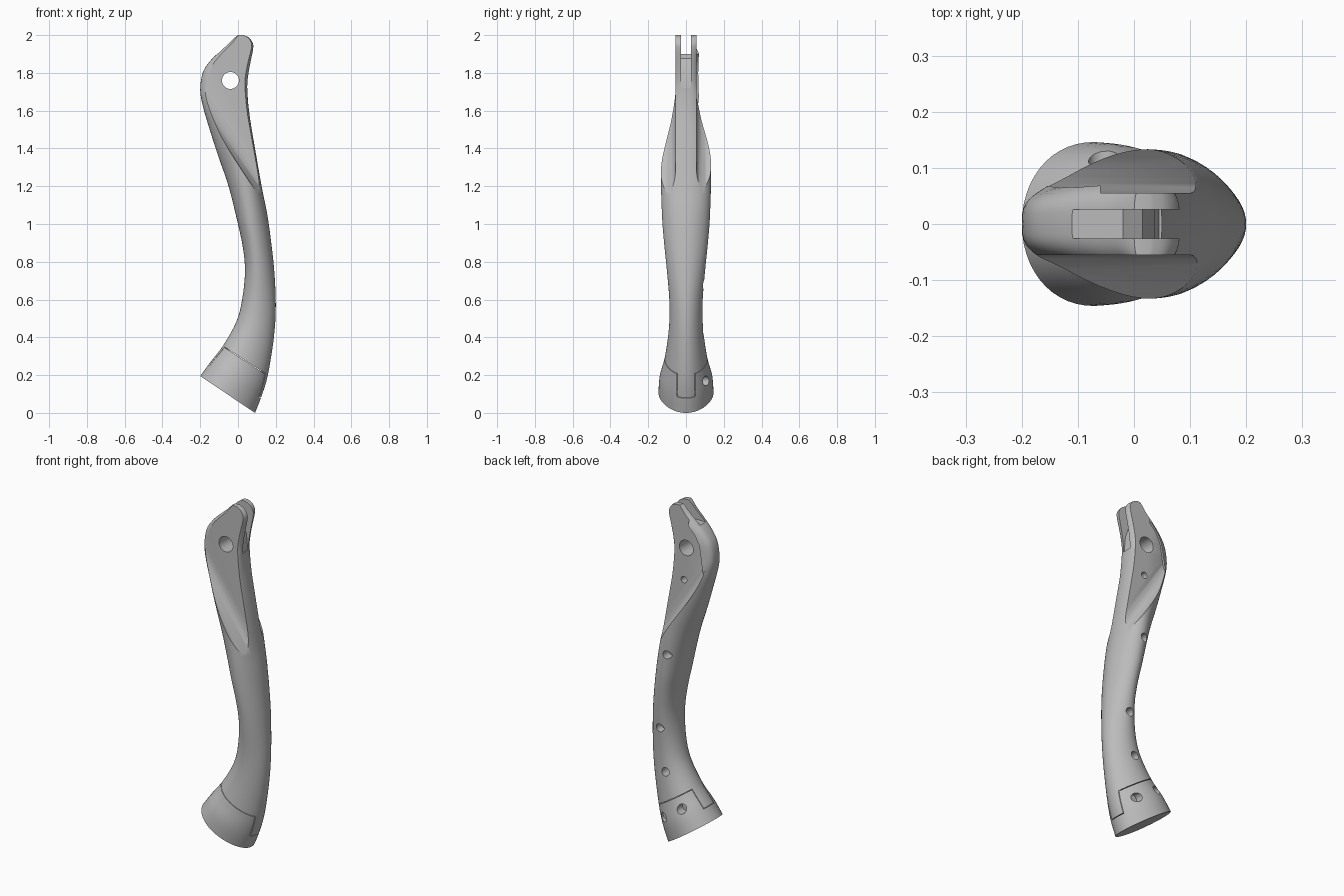
import bpy, bmesh, math
from mathutils import Vector

cube = bpy.data.objects.get("Cube")
if cube:
    bpy.data.objects.remove(cube)

grey = bpy.data.materials.new("mid grey")
grey.use_nodes = True
grey.diffuse_color = (0.5, 0.5, 0.5, 1)
grey.node_tree.nodes["Principled BSDF"].inputs["Base Color"].default_value = (0.5, 0.5, 0.5, 1)


def finish(name, bm):
    bmesh.ops.recalc_face_normals(bm, faces=bm.faces)
    mesh = bpy.data.meshes.new(name)
    bm.to_mesh(mesh)
    bm.free()
    mesh.materials.append(grey)
    ob = bpy.data.objects.new(name, mesh)
    bpy.context.collection.objects.link(ob)
    return ob


def extrude_loop(name, loop, vec):
    """Solid made by sweeping a closed loop along a vector."""
    bm = bmesh.new()
    face = bm.faces.new([bm.verts.new(p) for p in loop])
    new = bmesh.ops.extrude_face_region(bm, geom=[face], use_keep_orig=True)["geom"]
    bmesh.ops.translate(bm, vec=vec, verts=[v for v in new if isinstance(v, bmesh.types.BMVert)])
    return finish(name, bm)


def side_prism(name, pts, y0, y1):
    return extrude_loop(name, [(x, y0, z) for x, z in pts], (0, y1 - y0, 0))


def pin(name, x, z, r, y0, y1):
    n = 32
    ring = [(x + r * math.cos(i * math.tau / n), z + r * math.sin(i * math.tau / n)) for i in range(n)]
    return side_prism(name, ring, y0, y1)


def boolean(ob, cutter, op="DIFFERENCE", keep=False):
    mod = ob.modifiers.new("cut", "BOOLEAN")
    mod.operation, mod.object, mod.solver = op, cutter, "EXACT"
    bpy.context.view_layer.objects.active = ob
    bpy.ops.object.modifier_apply(modifier=mod.name)
    if not keep:
        bpy.data.objects.remove(cutter)


def copy(ob, name):
    new = ob.copy()
    new.data = ob.data.copy()
    new.name = name
    bpy.context.collection.objects.link(new)
    return new


# Stations along the handle: left x, z, right x, z, half width
stations = [
    (-.2, .195, .09, 0, .145), (-.145, .27, .125, .09, .138), (-.08, .355, .158, .2, .112),
    (-.01, .48, .19, .4, .09), (.022, .6, .2, .57, .087), (.037, .75, .192, .75, .1),
    (.025, .88, .176, .9, .114), (-.005, 1.02, .155, 1.05, .126), (-.05, 1.2, .125, 1.2, .132),
    (-.105, 1.36, .09, 1.4, .131), (-.15, 1.5, .065, 1.55, .122), (-.185, 1.62, .053, 1.65, .1),
    (-.2, 1.71, .05, 1.73, .08), (-.187, 1.8, .057, 1.8, .077), (-.15, 1.86, .07, 1.87, .077),
    (-.1, 1.91, .08, 1.92, .077), (-.05, 1.955, .08, 1.955, .077), (-.02, 1.985, .06, 1.985, .077),
    (0, 2, .03, 2, .077)]


def spline(a, b, c, d, t):
    return [q + .5 * t * (r - p + t * (2 * p - 5 * q + 4 * r - s + t * (3 * (q - r) + s - p)))
            for p, q, r, s in zip(a, b, c, d)]


def loft(name, steps=4, sides=56):
    rows = []
    last = len(stations) - 1
    for i in range(last):
        a, b, c, d = (stations[min(max(k, 0), last)] for k in range(i - 1, i + 3))
        rows += [spline(a, b, c, d, j / steps) for j in range(steps)]
    rows.append(stations[-1])
    bm = bmesh.new()
    rings = []
    for xl, zl, xr, zr, w in rows:
        z = (zl + zr) / 2
        egg = .12 if z < 1 else max(-.12, .12 - .8 * (z - 1))
        power = 1 if z < 1.55 else max(.6, 1 - 2.5 * (z - 1.55))
        ring = []
        for k in range(sides):
            a = k * math.tau / sides
            c, s = math.cos(a), math.sin(a)
            y = math.copysign(abs(s) ** power, s) * w * (1 - egg * c)
            ring.append(bm.verts.new(((xl + xr) / 2 + (xr - xl) / 2 * c, y, z + (zr - zl) / 2 * c)))
        rings.append(ring)
    for lo, hi in zip(rings, rings[1:]):
        for k in range(sides):
            n = (k + 1) % sides
            bm.faces.new((lo[k], lo[n], hi[n], hi[k]))
    bm.faces.new(rings[0])
    bm.faces.new(rings[-1])
    return finish(name, bm)


handle = loft("handle")
blank = copy(handle, "blank")

# Flat cheeks with a filleted diagonal shoulder on both sides
start, along, across = Vector((-.15, 0, 1.68)), Vector((.55, 0, -.835)), Vector((.835, 0, .55))
for side, r in ((-1, .075), (1, .06)):
    arc = [(-r * math.cos(t * math.pi / 16), .055 + r * (1 - math.sin(t * math.pi / 16))) for t in range(9)]
    profile = arc + [(.6, .055), (.6, .3), (-r, .3)]
    loop = [start - along * .5 + across * d + Vector((0, side * y, 0)) for d, y in profile]
    boolean(handle, extrude_loop("cheek_cutter", loop, along * 1.1))

# Raised ledge along the spine, on the back only
ledge = copy(blank, "spine_ledge")
boolean(ledge, side_prism("ledge_cutter", [
    (-.3, 1.6), (-.165, 1.6), (-.148, 1.7), (-.132, 1.8), (-.1, 1.86), (-.06, 1.9), (-.06, 1.94), (-.3, 1.94)],
    .045, .2), "INTERSECT")

# Fork slot at the top
boolean(handle, side_prism("slot_cutter", [
    (-.3, 1.9), (-.02, 1.9), (.015, 1.875), (.037, 1.81), (.045, 1.72), (.2, 1.7), (.2, 2.1), (-.3, 2.1)],
    -.026, .026))

# Pivot hole and the blind holes on the back
boolean(handle, pin("pivot_cutter", -.04, 1.76, .045, -.3, .3))
for x, z, y, r in ((-.025, 1.57, .055, .019), (.035, 1.14, .12, .024), (.105, .68, .09, .024), (.07, .43, .08, .024)):
    boolean(handle, pin("hole_cutter", x, z, r, y - .045, y + .2))

# Foot cap with a tongue at each end of the seam
seam, chord, down = Vector((.039, 0, .2775)), Vector((.838, 0, -.546)), Vector((-.546, 0, -.838))


def foot_block(name, u0, u1, v0, v1, half):
    pts = [seam + chord * u + down * v for u, v in ((u0, v0), (u1, v0), (u1, v1), (u0, v1))]
    return side_prism(name, [(p.x, p.z) for p in pts], -half, half)


gap = .003
cap = copy(blank, "foot_cap")
boolean(cap, foot_block("cap_region", -.5, .5, gap, .5, .4), "INTERSECT")
boolean(handle, foot_block("cap_region", -.5, .5, 0, .5, .4))
for name, u0, u1 in (("left_tongue", .1, .3), ("right_tongue", -.3, -.1)):
    tongue = copy(blank, name)
    boolean(tongue, foot_block("tongue_region", u0, u1, 0, .12, .045), "INTERSECT")
    boolean(cap, foot_block("tongue_gap", u0 - gap, u1 + gap, -.02, .12 + gap, .045 + gap))
for x, z in ((.07, .17), (-.055, .255)):
    boolean(cap, pin("hole_cutter", x, z, .026, .075, .3))
bpy.data.objects.remove(blank)

# Smooth skin with crisp cut edges
for ob in bpy.context.collection.objects:
    ob.select_set(ob.type == "MESH")
bpy.context.view_layer.objects.active = handle
bpy.ops.object.shade_smooth_by_angle(angle=math.radians(32))
